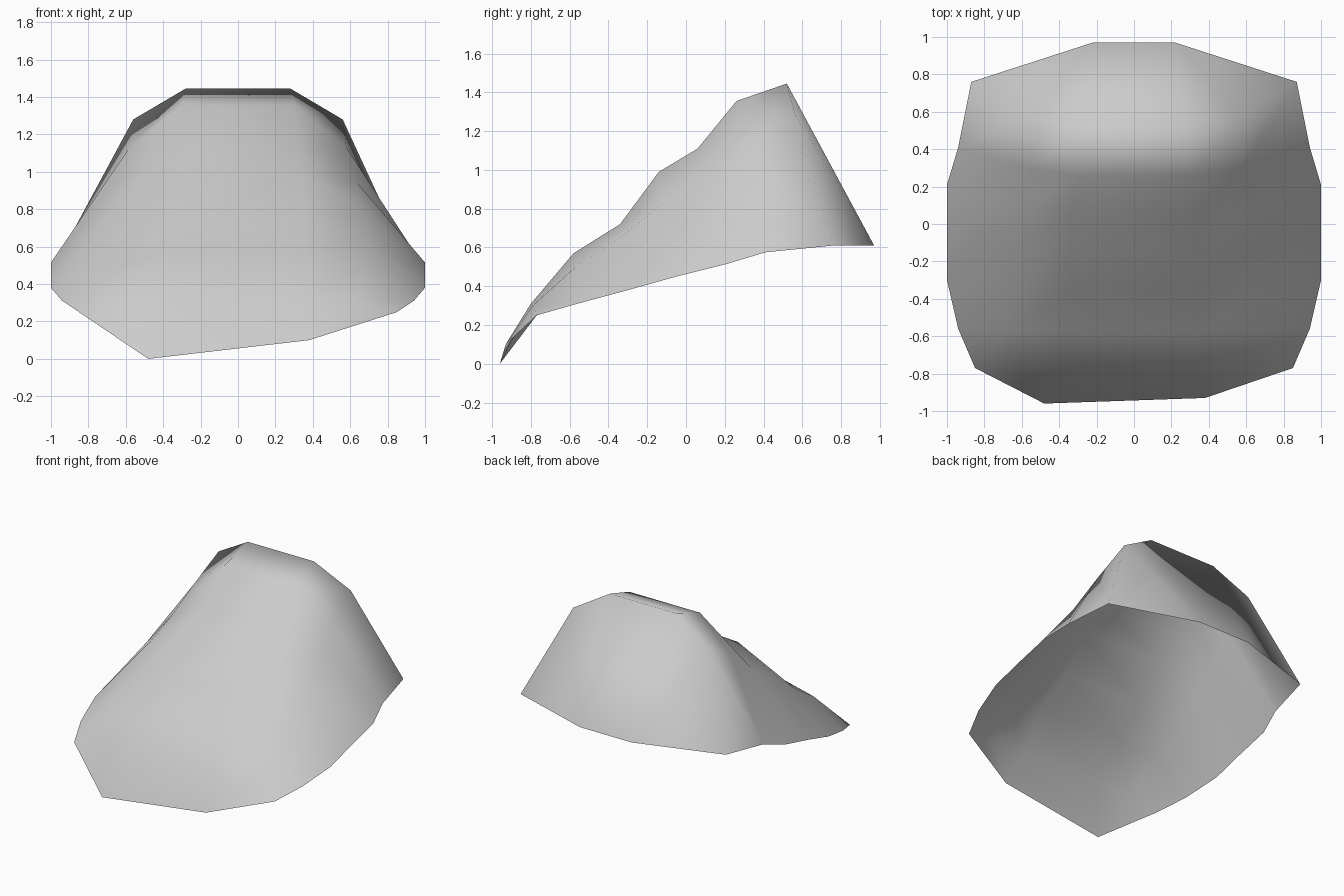
import bpy
import bmesh

cube = bpy.data.objects.get("Cube")
if cube:
    bpy.data.objects.remove(cube, do_unlink=True)


def flat_material(name, colour):
    mat = bpy.data.materials.new(name)
    mat.use_nodes = True
    mat.diffuse_color = colour
    mat.node_tree.nodes["Principled BSDF"].inputs["Base Color"].default_value = colour
    return mat


# Half arches from front to back: lower edge, shoulder, crown
arches = [
    ((0.85, -0.77, 0.25), (0.62, -0.79, 0.30), (0.33, -0.80, 0.31)),
    ((0.94, -0.56, 0.31), (0.68, -0.57, 0.50), (0.35, -0.58, 0.57)),
    ((1.00, -0.30, 0.38), (0.68, -0.34, 0.65), (0.35, -0.34, 0.72)),
    ((1.00, -0.05, 0.45), (0.66, -0.13, 0.82), (0.34, -0.14, 0.99)),
    ((1.00, 0.21, 0.515), (0.63, 0.10, 0.95), (0.33, 0.06, 1.11)),
    ((0.94, 0.41, 0.575), (0.58, 0.30, 1.13), (0.30, 0.26, 1.355)),
    ((0.87, 0.76, 0.61), (0.56, 0.565, 1.28), (0.28, 0.52, 1.445)),
]


def full_arch(half):
    return list(half) + [(-x, y, z) for x, y, z in reversed(half)]


rows = [full_arch(half) for half in arches]

# The front lip is skewed; the back wall drops from the ridge to a level edge
lip_left, lip_right = (0.38, -0.93, 0.10), (-0.48, -0.96, 0.0)
front = [rows[0][0], lip_left, lip_left, lip_right, lip_right, rows[0][-1]]
hem = (0.22, 0.97, 0.61)
back = full_arch((rows[-1][0], hem, hem))
rows = [front] + rows + [back]

# Loft the arches into one open shell, merging the pinched corners
bm = bmesh.new()
grid = [[bm.verts.new(p) for p in row] for row in rows]
for near, far in zip(grid, grid[1:]):
    for i in range(len(near) - 1):
        bm.faces.new((near[i + 1], near[i], far[i], far[i + 1]))
bmesh.ops.remove_doubles(bm, verts=bm.verts[:], dist=0.001)
bm.normal_update()
if sum(f.normal.z for f in bm.faces) < 0:
    bmesh.ops.reverse_faces(bm, faces=bm.faces[:])
for face in bm.faces:
    face.smooth = True

mesh = bpy.data.meshes.new("curved_shell")
bm.to_mesh(mesh)
bm.free()
mesh.materials.append(flat_material("light_grey", (0.6, 0.6, 0.6, 1.0)))
shell = bpy.data.objects.new("curved_shell", mesh)
bpy.context.collection.objects.link(shell)
